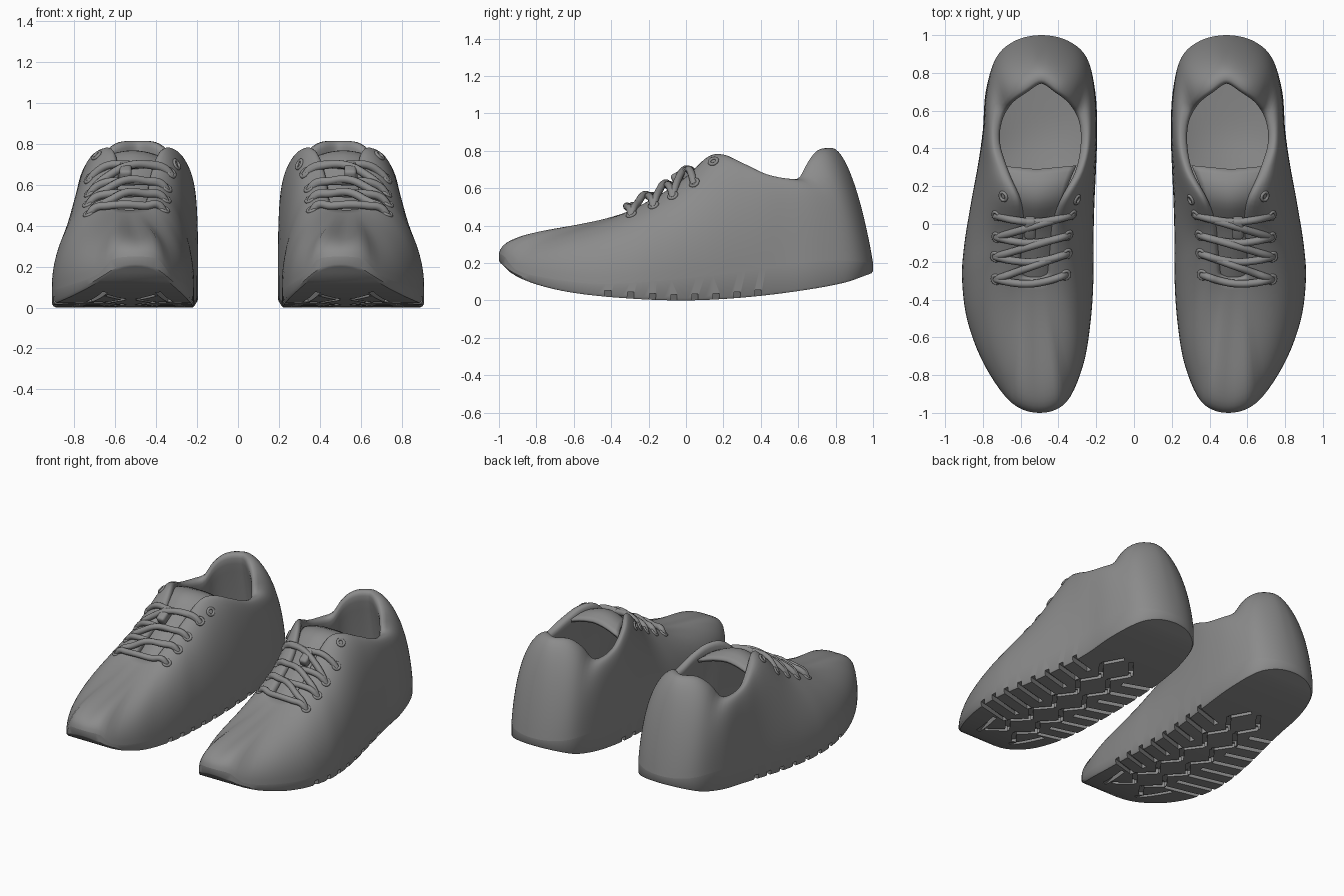
import bpy, bmesh, math
from mathutils import Vector, Matrix

cube = bpy.data.objects.get("Cube")
if cube:
    bpy.data.objects.remove(cube, do_unlink=True)

grey = bpy.data.materials.new("mid_grey")
grey.use_nodes = True
grey.diffuse_color = (0.26, 0.26, 0.26, 1)
grey.node_tree.nodes["Principled BSDF"].inputs["Base Color"].default_value = (0.26, 0.26, 0.26, 1)

N = 120        # points around each ring
STATIONS = 24  # stations run toe, outer side, heel, inner side

# Sole outline (x, y) and collar / throat edge (x, y) at matching stations
OUTLINE = [(.5, -1), (.65, -.945), (.79, -.75), (.88, -.52), (.91, -.3), (.9, -.12),
           (.865, .1), (.825, .32), (.8, .5), (.785, .7), (.73, .88), (.63, .97),
           (.49, 1), (.35, .97), (.25, .88), (.205, .7), (.195, .5), (.2, .32),
           (.21, .1), (.215, -.12), (.215, -.3), (.23, -.52), (.27, -.75), (.36, -.945)]
RIM = [(.53, -.3), (.58, -.295), (.61, -.27), (.62, -.2), (.615, -.1), (.605, 0),
       (.62, .12), (.68, .26), (.73, .42), (.72, .55), (.665, .65), (.58, .715),
       (.49, .765), (.405, .715), (.325, .65), (.27, .55), (.26, .42), (.29, .27),
       (.37, .12), (.41, 0), (.42, -.1), (.43, -.2), (.44, -.27), (.48, -.295)]

# Heights along the shoe (y, z)
BOTTOM = [(-1, .2), (-.93, .14), (-.8, .085), (-.6, .04), (-.3, .01), (0, 0),
          (.3, .015), (.6, .05), (.85, .095), (1, .145)]
SOLE_TOP = [(-1, .25), (-.97, .235), (-.92, .17), (-.8, .13), (-.5, .09), (-.2, .1),
            (.2, .14), (.5, .185), (.8, .215), (1, .2)]
RIM_Z = [(-.3, .478), (-.2, .532), (-.1, .59), (0, .66), (.12, .77), (.2, .78),
         (.3, .735), (.42, .675), (.55, .648), (.61, .66), (.66, .745), (.71, .805), (.77, .815)]

# Shape of the upper wall by station, counted from the toe
REACH = [(0, .57), (3, .57), (5, .55), (6, .42), (7, .25), (8, .03), (9, .12), (10, .38), (12, .57)]
DROP = [(0, .12), (2, .1), (3, .08), (5, .04), (6, .03), (8, -.01), (12, -.03)]
RISE = [(0, .13), (1, .17), (2, .22), (4, .26), (7, .25), (12, .22)]
LEAN = [(0, .02), (7, 0), (10, .08), (12, .15)]


def hermite(pairs, v):
    """Smooth interpolation through (input, value) pairs."""
    v = min(max(v, pairs[0][0]), pairs[-1][0])
    last = len(pairs) - 1
    i = next(k for k in range(last) if v <= pairs[k + 1][0])

    def slope(k):
        a, b = pairs[max(k - 1, 0)], pairs[min(k + 1, last)]
        return (b[1] - a[1]) / (b[0] - a[0])
    (x0, y0), (x1, y1) = pairs[i], pairs[i + 1]
    w = x1 - x0
    t = (v - x0) / w
    return (y0 * (1 + 2 * t) * (1 - t) ** 2 + slope(i) * w * t * (1 - t) ** 2
            + y1 * t * t * (3 - 2 * t) + slope(i + 1) * w * t * t * (t - 1))


def loop(points, u):
    """Closed smooth curve through the stations."""
    i = math.floor(u)
    t = u - i
    a, b, c, d = (Vector(points[(i + k) % STATIONS]) for k in (-1, 0, 1, 2))
    return b + ((c - a) * t + (2 * a - 5 * b + 4 * c - d) * t * t
                + (3 * b - a - 3 * c + d) * t ** 3) / 2


def at(xy, z):
    return Vector((xy[0], xy[1], z))


def inward(points, u):
    d = (loop(points, u + .05) - loop(points, u - .05)).normalized()
    return Vector((-d.y, d.x))


def rim_point(u, inset=0, down=0):
    p = loop(RIM, u)
    return at(p + inward(RIM, u) * inset, hermite(RIM_Z, p.y) - down)


def outline_point(u, inset, profile, lift=0):
    p = loop(OUTLINE, u)
    return at(p + inward(OUTLINE, u) * inset, hermite(profile, p.y) + lift)


def upper_point(u, t):
    """Point on the upper wall, t from the sole to the rim."""
    j = min(u, STATIONS - u)
    s, r = outline_point(u, 0, SOLE_TOP), rim_point(u)
    p1 = at(s.lerp(r, hermite(LEAN, j)), s.z + hermite(RISE, j))
    p2 = at(s.lerp(r, hermite(REACH, j)), r.z - hermite(DROP, j))
    q = 1 - t
    return s * q ** 3 + p1 * 3 * q * q * t + p2 * 3 * q * t * t + r * t ** 3


def ring(make):
    return [make(i * STATIONS / N) for i in range(N)]


def finish(name, mesh_or_bm, angle=40):
    if isinstance(mesh_or_bm, bmesh.types.BMesh):
        bmesh.ops.recalc_face_normals(mesh_or_bm, faces=mesh_or_bm.faces)
        mesh = bpy.data.meshes.new(name)
        mesh_or_bm.to_mesh(mesh)
        mesh_or_bm.free()
    else:
        mesh = mesh_or_bm
    ob = bpy.data.objects.new(name, mesh)
    bpy.context.collection.objects.link(ob)
    mesh.materials.clear()
    mesh.materials.append(grey)
    smooth(ob, angle)
    return ob


def smooth(ob, angle):
    bpy.ops.object.select_all(action='DESELECT')
    ob.select_set(True)
    bpy.context.view_layer.objects.active = ob
    bpy.ops.object.shade_smooth_by_angle(angle=math.radians(angle))


def pair(ob):
    """Mirror the part across x = 0 for the other shoe."""
    ob.modifiers.new("other_shoe", 'MIRROR').use_mirror_merge = False


def loft(rings, cap_first, cap_last):
    bm = bmesh.new()
    rows = [[bm.verts.new(p) for p in r] for r in rings]
    for a, b in zip(rows, rows[1:]):
        for i in range(N):
            k = (i + 1) % N
            bm.faces.new((a[i], a[k], b[k], b[i]))
    for row, wanted in ((rows[0], cap_first), (rows[-1], cap_last)):
        if wanted:  # strip of faces from the outer to the inner side
            for i in range(N // 2):
                bm.faces.new(list(dict.fromkeys((row[i], row[i + 1], row[N - i - 1], row[-i]))))
    return bm


# Sole with tread grooves
sole = finish("sole", loft([
    ring(lambda u: outline_point(u, .008, BOTTOM)),
    ring(lambda u: outline_point(u, 0, BOTTOM, .012)),
    ring(lambda u: outline_point(u, 0, SOLE_TOP)),
    ring(lambda u: outline_point(u, .02, SOLE_TOP, -.006))], True, True))

grooves = bmesh.new()


def groove(a, b, width=.028):
    a, b = Vector(a), Vector(b)
    mid, d = (a + b) / 2, b - a
    m = (Matrix.Translation(at(mid, hermite(BOTTOM, mid.y) - .005))
         @ Matrix.Rotation(math.atan2(d.y, d.x), 4, 'Z')
         @ Matrix.Diagonal((d.length, width, .075, 1)))
    bmesh.ops.create_cube(grooves, size=1, matrix=m)


for i in range(8):
    y = -.42 + .118 * i
    groove((.66, y - .06), (1, y + .03), .034)
    groove((.1, y + .03), (.39, y - .06), .034)
for i in range(11):
    y, side = -.7 + .115 * i, (-1) ** i
    for x, s in ((.45, side), (.6, -side)):
        groove((x - .045 * s, y), (x + .045 * s, y + .115))
for s in (-1, 1):
    groove((.53 + s * .2, -.5), (.52 + s * .13, -.76))
cutter = finish("tread_cutter", grooves)
cutter.hide_render = True
cut = sole.modifiers.new("tread", 'BOOLEAN')
cut.object, cut.operation, cut.solver, cut.use_self = cutter, 'DIFFERENCE', 'EXACT', True
bpy.context.view_layer.objects.active = sole
bpy.ops.object.modifier_apply(modifier="tread")
bpy.data.objects.remove(cutter, do_unlink=True)
smooth(sole, 35)
pair(sole)

# Upper, rolled collar, lining and rounded insole
walls = [ring(lambda u, t=k / 18: upper_point(u, t)) for k in range(19)]
lining = [ring(lambda u, a=a, b=b: rim_point(u, a, b))
          for a, b in ((.01, .004), (.018, .014), (.022, .03), (.018, .07), (.005, .13))]
floor = [ring(lambda u, f=f, z=z: at(loop(RIM, u).lerp(loop(OUTLINE, u), f), z))
         for f, z in ((.28, .32), (.3, .28), (.24, .25), (.12, .232), (0, .224))]
pair(finish("upper", loft(walls + lining + floor, False, True), 60))

# Tongue
TONGUE_Z = [(-.33, .43), (-.1, .575), (0, .642), (.12, .748), (.22, .768), (.31, .738)]
TONGUE_W = [(-.33, .1), (.05, .13), (.2, .165), (.31, .21)]
bm = bmesh.new()
rows = []
for i in range(21):
    y = -.33 + .032 * i
    rows.append([bm.verts.new((.515 + s / 6 * hermite(TONGUE_W, y), y - .02 * (1 - abs(s) / 6) * (i / 20),
                               hermite(TONGUE_Z, y) - .045 * (s / 6) ** 2)) for s in range(-6, 7)])
for a, b in zip(rows, rows[1:]):
    for k in range(12):
        bm.faces.new((a[k], a[k + 1], b[k + 1], b[k]))
tongue = finish("tongue", bm, 60)
tongue.modifiers.new("padding", 'SOLIDIFY').thickness = .022
pair(tongue)


# Eyelets
def eyelet(u, t):
    p = upper_point(u, t)
    n = (upper_point(u + .05, t) - p).cross(upper_point(u, t + .02) - p).normalized()
    turn = Vector((0, 0, 1)).rotation_difference(n if n.z > 0 else -n).to_matrix().to_4x4()
    bpy.ops.mesh.primitive_torus_add(major_radius=.022, minor_radius=.009,
                                     major_segments=20, minor_segments=8)
    ob = bpy.context.object
    mesh = ob.data
    bpy.data.objects.remove(ob)
    mesh.transform(Matrix.Translation(p) @ turn)
    pair(finish("eyelet", mesh, 60))
    return p


eyelet(6.2, .84)
eyelet(17.9, .75)
rows = [(eyelet(u, .7), eyelet(STATIONS - u, .76)) for u in (3.25, 4.05, 4.85, 5.6)]


# Laces
def lace(a, b, lift, sag=0):
    pts = [a - Vector((0, 0, .015))]
    for f, up in ((.08, None), (.25, .02), (.5, .026 + lift), (.75, .02), (.92, None)):
        p = a.lerp(b, f)
        p.y -= sag * math.sin(math.pi * f)
        p.z = p.z + .024 if up is None else hermite(RIM_Z, p.y) + up
        pts.append(p)
    pts.append(b - Vector((0, 0, .015)))
    cu = bpy.data.curves.new("lace", 'CURVE')
    cu.dimensions, cu.bevel_depth, cu.bevel_resolution, cu.resolution_u = '3D', .02, 3, 6
    sp = cu.splines.new('BEZIER')
    sp.bezier_points.add(len(pts) - 1)
    for bp, p in zip(sp.bezier_points, pts):
        bp.co = p
        bp.handle_left_type = bp.handle_right_type = 'AUTO'
    temp = bpy.data.objects.new("lace_path", cu)
    bpy.context.collection.objects.link(temp)
    mesh = bpy.data.meshes.new_from_object(temp.evaluated_get(bpy.context.evaluated_depsgraph_get()))
    bpy.data.objects.remove(temp)
    pair(finish("lace", mesh, 60))


for left, right in rows:
    lace(left, right, 0, .035)
for low, high in zip(rows, rows[1:]):
    lace(low[0], high[1], .02)

# Knot holding the laces
bm = bmesh.new()
bmesh.ops.create_cube(bm, size=1, matrix=Matrix.Translation((.55, -.02, hermite(RIM_Z, -.02) + .025))
                      @ Matrix.Rotation(math.radians(30), 4, 'X') @ Matrix.Diagonal((.06, .12, .06, 1)))
bmesh.ops.bevel(bm, geom=bm.edges[:], offset=.016, segments=3, affect='EDGES', profile=.5)
pair(finish("lace_knot", bm, 60))
